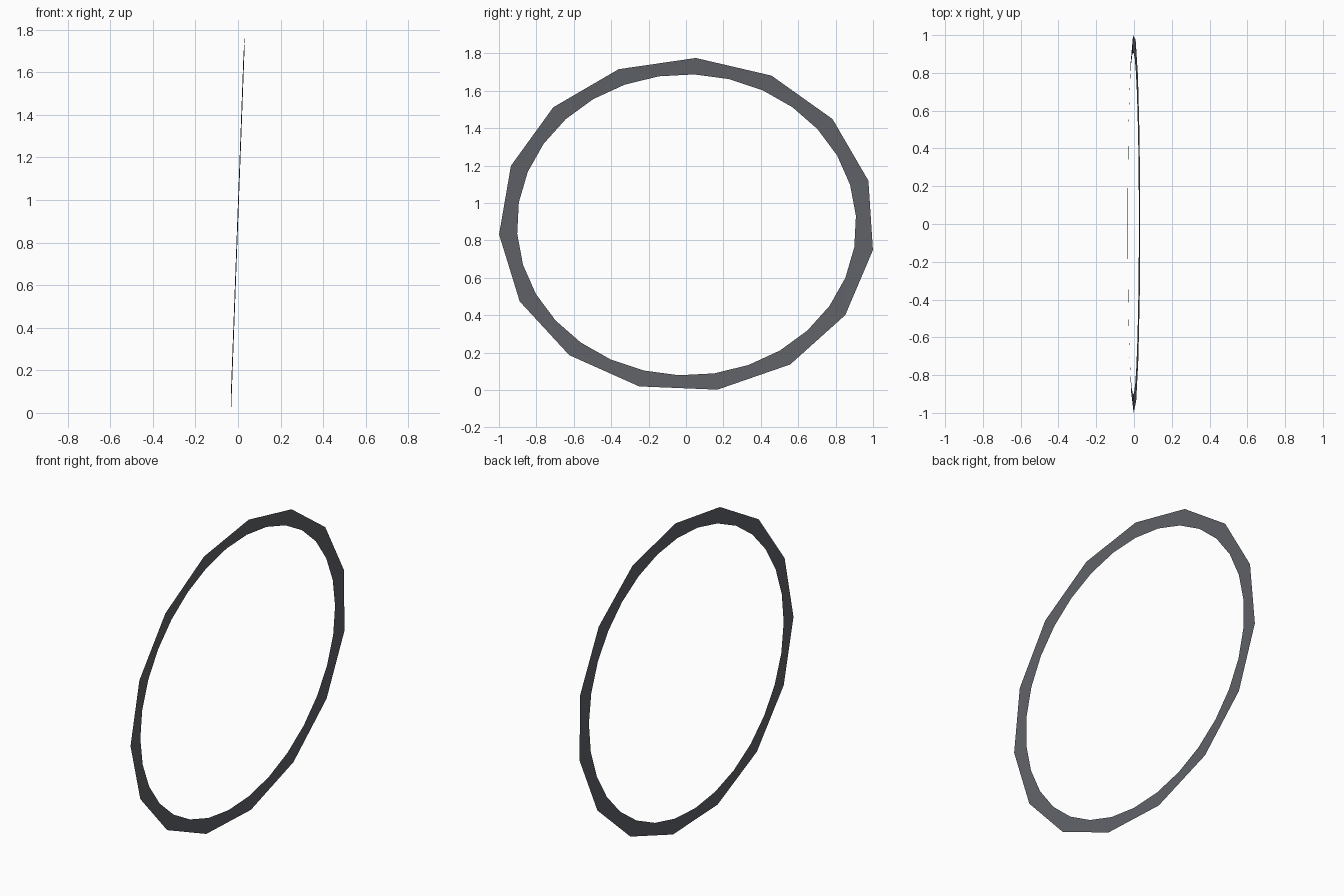
import bpy, bmesh
from math import sin, cos, radians

if "Cube" in bpy.data.objects:
    bpy.data.objects.remove(bpy.data.objects["Cube"])

CENTRE_Z = 0.883
LEAN = 0.033 / 0.89          # sideways lean of the ring per unit of height
DISH = 0.004                 # inner edge sits slightly behind the outer edge


def on_ellipse(ry, rz, y0, degrees, dx=0.0):
    """Point on the leaning ellipse, angle measured from the top."""
    a = radians(degrees)
    z = rz * cos(a)
    return (LEAN * z + dx, y0 + ry * sin(a), CENTRE_Z + z)


bm = bmesh.new()

# Outer edge: 15 sides; inner edge: 30 sides
outer = [bm.verts.new(on_ellipse(1.006, 0.893, 0.005, 2.7 + 24 * i)) for i in range(15)]
inner = [bm.verts.new(on_ellipse(0.907, 0.805, 0.003, 2.6 + 12 * i, -DISH)) for i in range(30)]

# One slightly dished band: three triangles per outer side
for i in range(15):
    o0, o1 = outer[i], outer[(i + 1) % 15]
    n0, n1, n2 = inner[2 * i], inner[2 * i + 1], inner[(2 * i + 2) % 30]
    bm.faces.new((o0, n0, n1))
    bm.faces.new((o0, n1, o1))
    bm.faces.new((o1, n1, n2))

# Front of the band faces +x
bm.normal_update()
for f in bm.faces:
    if f.normal.x < 0:
        f.normal_flip()

mesh = bpy.data.meshes.new("ring_band")
bm.to_mesh(mesh)
bm.free()
ring = bpy.data.objects.new("ring_band", mesh)
bpy.context.collection.objects.link(ring)

# Dark grey finish
mat = bpy.data.materials.new("dark_grey")
mat.diffuse_color = (0.118, 0.125, 0.14, 1)
mat.use_nodes = True
mat.node_tree.nodes["Principled BSDF"].inputs["Base Color"].default_value = mat.diffuse_color
mesh.materials.append(mat)
